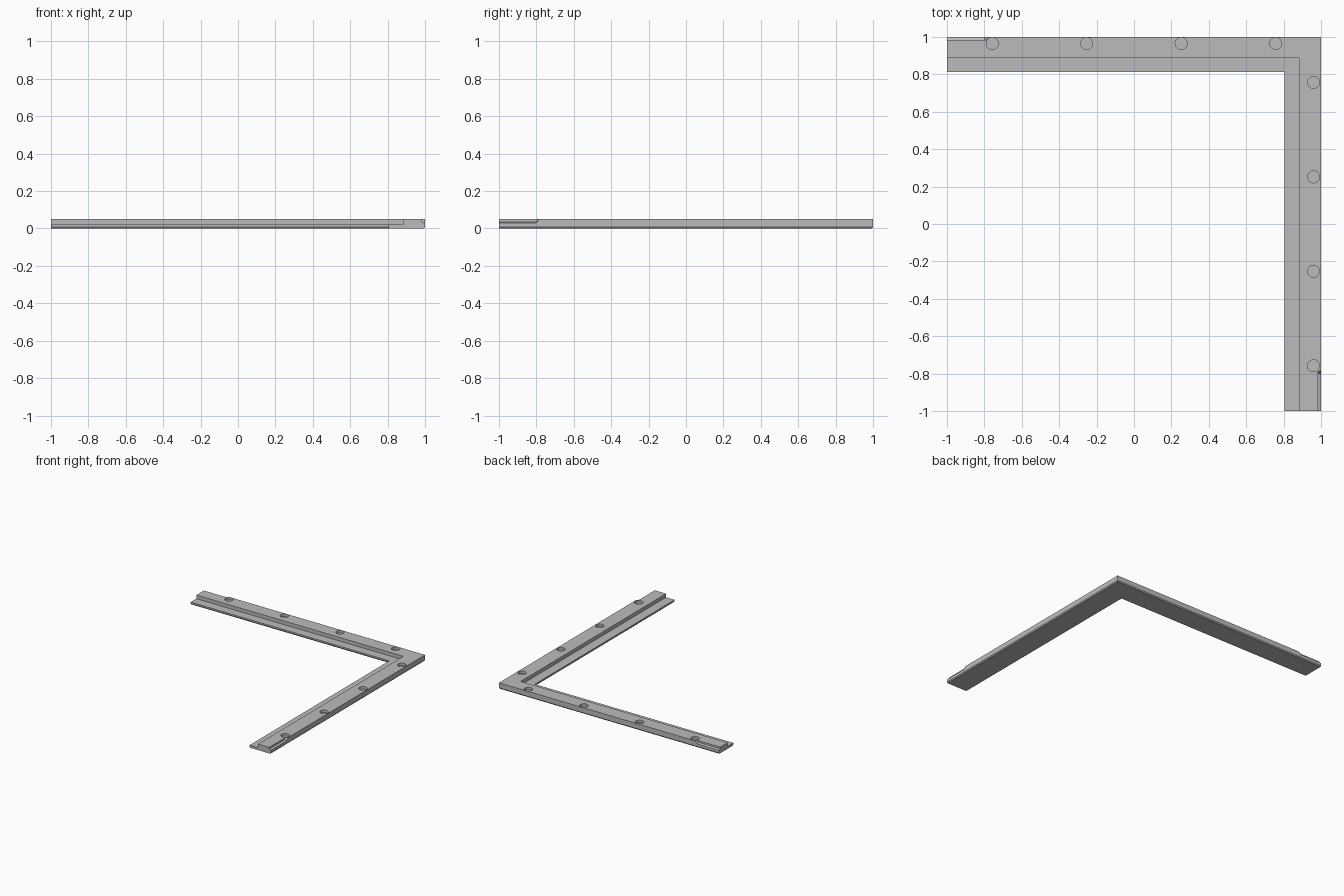
import bpy, bmesh, math
from mathutils import Matrix

cube = bpy.data.objects.get("Cube")
if cube:
    bpy.data.objects.remove(cube)

grey = bpy.data.materials.new("plain grey")
grey.use_nodes = True
grey.diffuse_color = (0.5, 0.5, 0.5, 1)
grey.node_tree.nodes["Principled BSDF"].inputs["Base Color"].default_value = (0.5, 0.5, 0.5, 1)


def make_object(name, bm):
    bmesh.ops.recalc_face_normals(bm, faces=bm.faces[:])
    mesh = bpy.data.meshes.new(name)
    bm.to_mesh(mesh)
    bm.free()
    mesh.materials.append(grey)
    obj = bpy.data.objects.new(name, mesh)
    bpy.context.collection.objects.link(obj)
    return obj


def loft(name, rings):
    bm = bmesh.new()
    rows = [[bm.verts.new(p) for p in ring] for ring in rings]
    n = len(rows[0])
    for a, b in zip(rows, rows[1:]):
        for i in range(n):
            j = (i + 1) % n
            bm.faces.new((a[i], a[j], b[j], b[i]))
    bm.faces.new(rows[0])
    bm.faces.new(rows[-1])
    return make_object(name, bm)


# Stepped rail profile swept around a mitred corner: inset from outer edge, height
TOP, LIP, SOFT = 0.05, 0.02, 0.008
RAIL, WIDTH = 0.115, 0.19
profile = [(0.006, 0), (0, SOFT), (0, TOP), (RAIL, TOP),
           (RAIL, LIP), (WIDTH, LIP), (WIDTH, SOFT), (WIDTH - 0.006, 0)]
side = 1.03   # the side arm is slightly wider than the back arm
back = 0.98
frame = loft("corner_frame", [
    [(-1, 1 - d * back, z) for d, z in profile],
    [(1 - d * side, 1 - d * back, z) for d, z in profile],
    [(1 - d * side, -1, z) for d, z in profile]])


def cut(cutter):
    cutter.hide_render = True
    cutter.hide_set(True)
    mod = frame.modifiers.new(cutter.name, "BOOLEAN")
    mod.operation = "DIFFERENCE"
    mod.solver = "EXACT"
    mod.object = cutter


# Blind round sockets along both arms
bm = bmesh.new()
for i in range(4):
    along = 0.757 - i * 0.505
    for x, y in ((along, 0.965), (0.96, along)):
        bmesh.ops.create_cone(bm, cap_ends=True, segments=32, radius1=0.032,
                              radius2=0.032, depth=0.04,
                              matrix=Matrix.Translation((x, y, TOP)))
cut(make_object("socket_cutter", bm))


# Sloped notch on the outer top edge at each free end
def notch(name, place):
    def section(s, drop):
        return [place(s, 1.02, TOP + 0.02), place(s, 1.02, TOP - drop),
                place(s, 1.0, TOP - drop), place(s, 0.984, TOP - drop + 0.006),
                place(s, 0.984, TOP + 0.02)]
    cut(loft(name, [section(-1.05, 0.02), section(-0.8, 0.02), section(-0.785, 0.002)]))


notch("back_notch_cutter", lambda s, o, z: (s, o, z))
notch("side_notch_cutter", lambda s, o, z: (o, s, z))
